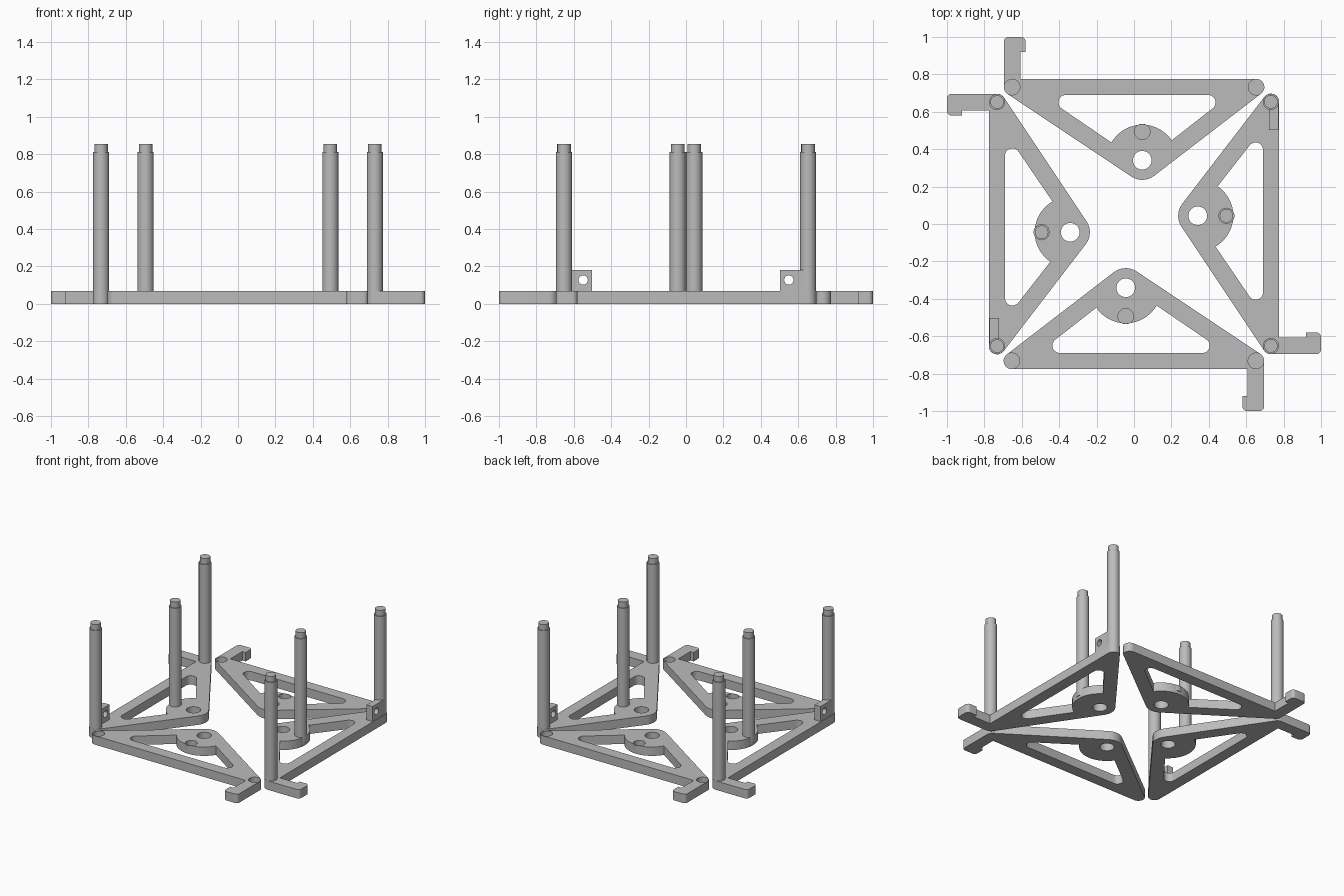
import bpy, bmesh, math
from mathutils import Matrix, Vector

if "Cube" in bpy.data.objects:
    bpy.data.objects.remove(bpy.data.objects["Cube"], do_unlink=True)

grey = bpy.data.materials.new("plain grey")
grey.use_nodes = True
grey.diffuse_color = (0.5, 0.5, 0.5, 1)
grey.node_tree.nodes["Principled BSDF"].inputs["Base Color"].default_value = (0.5, 0.5, 0.5, 1)

THICK, RECESS = 0.067, 0.045
CORNER_A, CORNER_B, APEX, INNER = (-0.652, 0.732), (0.653, 0.732), (0.044, 0.341), (0.044, 0.494)
SOCKETS = (CORNER_A, CORNER_B, INNER)


def circle(c, r, n=32, start=0, end=360, closed=True):
    steps = n if closed else n - 1
    angles = [math.radians(start + (end - start) * i / steps) for i in range(n)]
    return [(c[0] + r * math.cos(a), c[1] + r * math.sin(a)) for a in angles]


def belt(circles):
    """Counter-clockwise outline wrapped round (x, y, radius) circles; radius 0 is a sharp corner."""
    n = len(circles)
    headings = []
    for i, (x, y, r) in enumerate(circles):
        x2, y2, r2 = circles[(i + 1) % n]
        dist = math.hypot(x2 - x, y2 - y)
        headings.append(math.atan2(y2 - y, x2 - x) - math.asin((r2 - r) / dist))
    points = []
    for i, (x, y, r) in enumerate(circles):
        if r == 0:
            points.append((x, y))
            continue
        turn = (headings[i] - headings[i - 1]) % math.tau
        steps = max(4, round(turn / 0.17))
        for k in range(steps + 1):
            a = headings[i - 1] + turn * k / steps
            points.append((x + r * math.sin(a), y - r * math.cos(a)))
    return points


def finish(bm, name, matrix):
    bmesh.ops.transform(bm, matrix=matrix, verts=bm.verts)
    bmesh.ops.recalc_face_normals(bm, faces=bm.faces)
    mesh = bpy.data.meshes.new(name)
    bm.to_mesh(mesh)
    bm.free()
    mesh.materials.append(grey)
    obj = bpy.data.objects.new(name, mesh)
    bpy.context.collection.objects.link(obj)
    bpy.ops.object.select_all(action="DESELECT")
    obj.select_set(True)
    bpy.context.view_layer.objects.active = obj
    bpy.ops.object.shade_smooth_by_angle(angle=math.radians(30))


def slab(name, loops, height, matrix, sockets=()):
    """Flat slab: first loop is the outline, the others are holes; sockets are blind holes."""
    bm = bmesh.new()

    def ring(loop, z):
        verts = [bm.verts.new((x, y, z)) for x, y in loop]
        edges = [bm.edges.new((verts[i - 1], verts[i])) for i in range(len(verts))]
        return verts, edges

    low_edges, top_edges = [], []
    for k, loop in enumerate(list(loops) + list(sockets)):
        blind = k >= len(loops)
        low, le = ring(loop, height - RECESS if blind else 0)
        top, te = ring(loop, height)
        for i in range(len(loop)):
            bm.faces.new((low[i - 1], low[i], top[i], top[i - 1]))
        top_edges += te
        if blind:
            bm.faces.new(low)
        else:
            low_edges += le
    for edges in (low_edges, top_edges):
        bmesh.ops.triangle_fill(bm, use_beauty=True, use_dissolve=False, edges=edges,
                                normal=Vector((0, 0, 1)))
    finish(bm, name, matrix)


def peg(name, c, matrix):
    """Round post with a narrower tip."""
    bm = bmesh.new()
    profile = [(0, 0.02), (0.043, 0.02), (0.043, 0.812), (0.036, 0.812), (0.036, 0.855), (0, 0.855)]
    verts = [bm.verts.new((r, 0, z)) for r, z in profile]
    edges = [bm.edges.new(pair) for pair in zip(verts, verts[1:])]
    bmesh.ops.spin(bm, geom=verts + edges, cent=(0, 0, 0), axis=(0, 0, 1),
                   angle=math.tau, steps=32)
    bmesh.ops.remove_doubles(bm, verts=bm.verts, dist=0.0005)
    finish(bm, name, matrix @ Matrix.Translation((*c, 0)))


# Triangular frame outline with the hooked arm at one corner
outline = belt([
    (*APEX, 0.105), (*CORNER_B, 0.044),
    (-0.608, 0.776, 0), (-0.608, 0.92, 0), (-0.58, 0.92, 0),
    (-0.605, 0.975, 0.025), (-0.671, 0.975, 0.025), (*CORNER_A, 0.044),
])
# Window bounded below by the round boss
boss = circle(APEX, 0.19, 20, 150, 34, closed=False)
window = belt([(-0.364, 0.65, 0.04)] + [(x, y, 0) for x, y in boss] + [(0.396, 0.65, 0.04)])
frame_loops = [outline, window, circle(APEX, 0.05)]

# Upright tab with a cross hole
tab_loops = [[(0.503, 0.05), (0.645, 0.05), (0.645, 0.18), (0.503, 0.18)],
             circle((0.55, 0.127), 0.025, 24)]
upright = Matrix(((1, 0, 0, 0), (0, 0, 1, 0.722), (0, 1, 0, 0), (0, 0, 0, 1)))

half_turn = Matrix.Rotation(math.pi, 4, "Z")
swap = Matrix(((0, 1, 0, 0), (1, 0, 0, 0), (0, 0, 1, 0), (0, 0, 0, 1)))

# Front and back frames carry sockets
for side, m in (("back", Matrix.Identity(4)), ("front", half_turn)):
    slab(side + "_frame", frame_loops, THICK, m, [circle(c, 0.042) for c in SOCKETS])

# Left and right frames carry pegs and a tab
for side, m in (("left", swap), ("right", half_turn @ swap)):
    slab(side + "_frame", frame_loops, THICK, m)
    slab(side + "_tab", tab_loops, 0.05, m @ upright)
    for label, c in zip(("hook", "tab", "inner"), SOCKETS):
        peg(side + "_" + label + "_peg", c, m)
